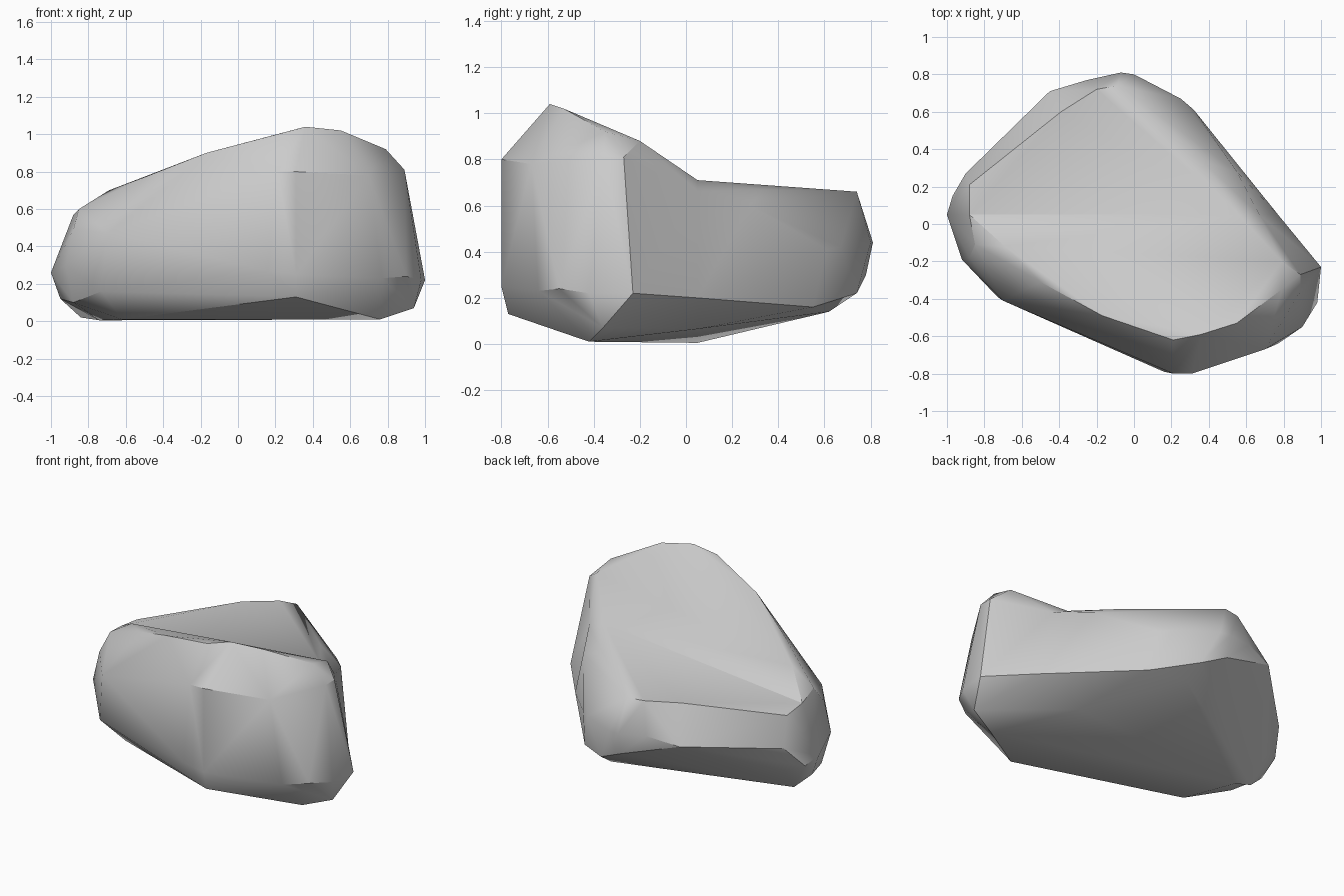
import bpy, bmesh, math

if "Cube" in bpy.data.objects:
    bpy.data.objects.remove(bpy.data.objects["Cube"])

# Shared cross-section at the shallow crease across the top (x, z)
FOLD_Y = 0.05
fold = [(x, FOLD_Y, z) for x, z in [
    (-1, .26), (-.95, .12), (-.74, .005), (.47, .065),
    (.77, .2), (.67, .66), (.56, .71), (-.88, .57)]]

# Taller front half: top rim, shoulder, widest belt, base
front = [
    (-.69, -.12, .70), (-.5, -.31, .77), (-.17, -.49, .90), (.21, -.62, 1.0),
    (.36, -.59, 1.04), (.55, -.53, 1.02), (.79, -.35, .92), (.79, -.2, .88),
    (-.85, -.11, .6), (-.88, -.18, .49), (-.7, -.41, .47),
    (.21, -.8, .8), (.31, -.8, .8), (.7, -.67, .78),
    (.89, -.27, .81), (.89, -.36, .81), (-.73, -.39, .16), (-.92, -.19, .3),
    (.16, -.79, .27), (.31, -.8, .25), (.77, -.64, .23), (.9, -.55, .24),
    (.98, -.42, .22), (1, -.23, .22), (.31, -.77, .13), (.94, -.36, .07),
    (.76, -.42, .01), (-.62, -.28, .01), (-.88, -.15, .1)]

# Lower back half: top rim, bevel edge, base
back = [
    (-.88, .21, .55), (-.39, .6, .65), (-.2, .72, .66), (-.09, .74, .66),
    (.37, .33, .67), (-.45, .71, .42), (-.25, .77, .46), (-.07, .81, .44),
    (0, .8, .44), (.25, .67, .42), (.32, .61, .41), (.55, .28, .6),
    (-.97, .15, .22), (-.9, .27, .36), (-.07, .78, .3), (.1, .74, .22),
    (.35, .55, .16), (.11, .62, .14), (-.86, .2, .18), (-.84, .08, .02)]

bm = bmesh.new()


def add_hull(points):
    """Wrap a convex skin round the points, leaving the fold side open."""
    verts = [bm.verts.new(p) for p in points]
    res = bmesh.ops.convex_hull(bm, input=verts)
    loose = [v for v in res["geom_interior"] if isinstance(v, bmesh.types.BMVert)]
    bmesh.ops.delete(bm, geom=loose, context='VERTS')
    inner = [f for f in bm.faces if all(abs(v.co.y - FOLD_Y) < 1e-4 for v in f.verts)]
    bmesh.ops.delete(bm, geom=inner, context='FACES')


add_hull(front + fold)
add_hull(back + fold)
bmesh.ops.remove_doubles(bm, verts=bm.verts, dist=0.001)
bmesh.ops.recalc_face_normals(bm, faces=bm.faces)

# Rock with soft facets
mesh = bpy.data.meshes.new("rock")
bm.to_mesh(mesh)
bm.free()
rock = bpy.data.objects.new("rock", mesh)
bpy.context.collection.objects.link(rock)
bpy.context.view_layer.objects.active = rock
rock.select_set(True)
bpy.ops.object.shade_smooth_by_angle(angle=math.radians(30))
